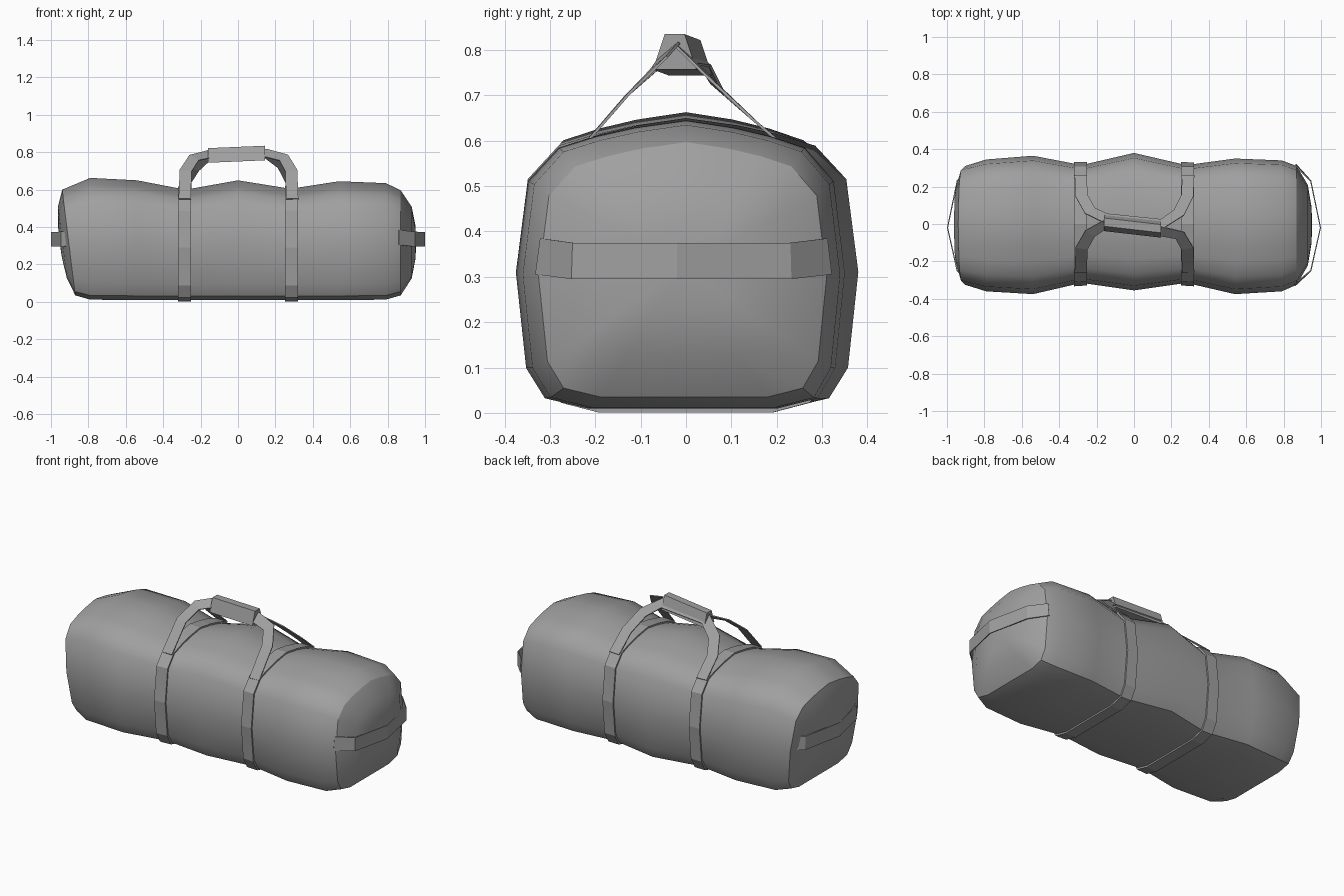
import bpy, bmesh
from mathutils import Vector

cube = bpy.data.objects.get("Cube")
if cube:
    bpy.data.objects.remove(cube)

# One grey fabric for the whole bag
fabric = bpy.data.materials.new("grey fabric")
fabric.use_nodes = True
GREY = (0.35, 0.35, 0.35, 1)
fabric.diffuse_color = GREY
fabric.node_tree.nodes["Principled BSDF"].inputs["Base Color"].default_value = GREY


def finish(bm, name, smooth=False, thickness=0):
    bmesh.ops.recalc_face_normals(bm, faces=bm.faces)
    mesh = bpy.data.meshes.new(name)
    for f in bm.faces:
        f.smooth = smooth
    bm.to_mesh(mesh)
    bm.free()
    obj = bpy.data.objects.new(name, mesh)
    bpy.context.collection.objects.link(obj)
    mesh.materials.append(fabric)
    if thickness:
        mod = obj.modifiers.new("Thickness", "SOLIDIFY")
        mod.thickness = thickness
        mod.offset = 0
    return obj


# Body outline, right half from top centre to bottom: (width share, height share)
HALF = [(0, 1), (0.3, 0.975), (0.53, 0.945), (0.75, 0.905), (0.93, 0.79),
        (1, 0.47), (0.94, 0.14), (0.83, 0.035), (0.58, 0)]
OUTLINE = HALF + [(-u, v) for u, v in reversed(HALF[1:])]
N = len(OUTLINE)
RIDGES = (7, N - 7)

# Body stations: x, front half width, back half width, top, bottom
STATIONS = [(-0.87, 0.325, 0.31, 0.60, 0.035), (-0.79, 0.36, 0.345, 0.663, 0.012),
            (-0.54, 0.375, 0.365, 0.65, 0.01), (-0.28, 0.315, 0.315, 0.60, 0.01),
            (0, 0.355, 0.38, 0.65, 0.01), (0.28, 0.315, 0.315, 0.605, 0.01),
            (0.54, 0.375, 0.35, 0.645, 0.01), (0.79, 0.36, 0.34, 0.635, 0.012),
            (0.87, 0.325, 0.31, 0.597, 0.035)]


def section(x, grow=0.0):
    """Body outline at x, pushed outwards by grow."""
    for a, b in zip(STATIONS, STATIONS[1:]):
        if a[0] <= x <= b[0]:
            t = (x - a[0]) / (b[0] - a[0])
            _, front, back, top, low = [p + (q - p) * t for p, q in zip(a, b)]
            break
    front, back, top, low = front + grow, back + grow, top + grow, low - grow
    return [Vector((x, u * (back if u > 0 else front), low + v * (top - low)))
            for u, v in OUTLINE]


def bridge(bm, r1, r2):
    for i in range(N):
        bm.faces.new((r1[i], r1[(i + 1) % N], r2[(i + 1) % N], r2[i]))


# Bag body with domed ends; the left end leans outwards at the top
bm = bmesh.new()
rings = [section(s[0]) for s in STATIONS]
for p, (u, v) in zip(rings[0], OUTLINE):
    p.x -= 0.07 * v
rings = [[bm.verts.new(p) for p in ring] for ring in rings]
for r1, r2 in zip(rings, rings[1:]):
    bridge(bm, r1, r2)
    for i in RIDGES:
        bm.edges.get((r1[i], r2[i])).smooth = False
for ring, side, depth in ((rings[0], -1, 0.045), (rings[-1], 1, 0.082)):
    centre = sum((v.co for v in ring), Vector()) / N
    centre.z = 0.32
    last = ring
    for scale, bulge in ((0.68, 0.72), (0.3, 0.97)):
        inner = [bm.verts.new(centre + (v.co - centre) * scale
                              + Vector((side * depth * bulge, 0, 0))) for v in ring]
        bridge(bm, last, inner)
        last = inner
    tip = bm.verts.new(centre + Vector((side * depth, 0, 0)))
    for i in range(N):
        bm.faces.new((last[i], last[(i + 1) % N], tip))
        bm.edges.get((ring[i], ring[(i + 1) % N])).smooth = False
finish(bm, "bag_body", smooth=True)

# Straps wrapped around the body
for name, x in (("right_body_strap", -0.285), ("left_body_strap", 0.285)):
    bm = bmesh.new()
    edges = []
    for dx in (-0.035, 0.035):
        edges.append([[bm.verts.new(p) for p in section(x + dx, g)] for g in (-0.01, 0.009)])
    (a_in, a_out), (b_in, b_out) = edges
    bridge(bm, a_out, b_out)
    bridge(bm, a_in, a_out)
    bridge(bm, b_in, b_out)
    finish(bm, name)


def ribbon(name, points, normal, width, thickness=0.006):
    """Flat band along a path, lying across the given normal."""
    pts = [Vector(p) for p in points]
    bm = bmesh.new()
    pairs = []
    for i, p in enumerate(pts):
        along = pts[min(i + 1, len(pts) - 1)] - pts[max(i - 1, 0)]
        across = along.cross(Vector(normal)).normalized() * width / 2
        pairs.append((bm.verts.new(p - across), bm.verts.new(p + across)))
    for (a, b), (c, d) in zip(pairs, pairs[1:]):
        bm.faces.new((a, b, d, c))
    finish(bm, name, thickness=thickness)


# Carry handles rising from the straps to the grip
ribbon("front_handle", [(-0.285, -0.26, 0.55), (-0.28, -0.13, 0.70), (-0.235, -0.05, 0.77),
                        (-0.15, 0, 0.79), (0.15, -0.04, 0.795), (0.245, -0.06, 0.77),
                        (0.285, -0.13, 0.70), (0.29, -0.26, 0.55)], (0, -0.65, 0.76), 0.065)
ribbon("back_handle", [(-0.285, 0.26, 0.55), (-0.28, 0.15, 0.645), (-0.235, 0.07, 0.715),
                       (-0.15, 0.03, 0.785), (0.15, 0, 0.79), (0.24, 0.06, 0.73),
                       (0.285, 0.15, 0.645), (0.29, 0.26, 0.55)], (0, 0.65, 0.76), 0.065)

# Padded grip around both handles
bm = bmesh.new()
ends = []
for x, y, top in ((-0.16, 0.01, 0.822), (0.145, -0.025, 0.835)):
    ends.append([bm.verts.new((x, y + dy, z)) for dy, z in
                 ((-0.048, top - 0.078), (-0.022, top), (0.022, top), (0.048, top - 0.078))])
bm.faces.new(ends[0])
bm.faces.new(ends[1])
for i in range(4):
    j = (i + 1) % 4
    bm.faces.new((ends[0][i], ends[0][j], ends[1][j], ends[1][i]))
finish(bm, "handle_grip")

# End handles looping around each end
for name, s in (("left_end_handle", 1), ("right_end_handle", -1)):
    ribbon(name, [(s * 0.86, -0.325, 0.345), (s * 0.945, -0.25, 0.335), (s * 0.997, -0.02, 0.335),
                  (s * 0.945, 0.23, 0.335), (s * 0.865, 0.315, 0.345)], (s, 0, 0), 0.08)
